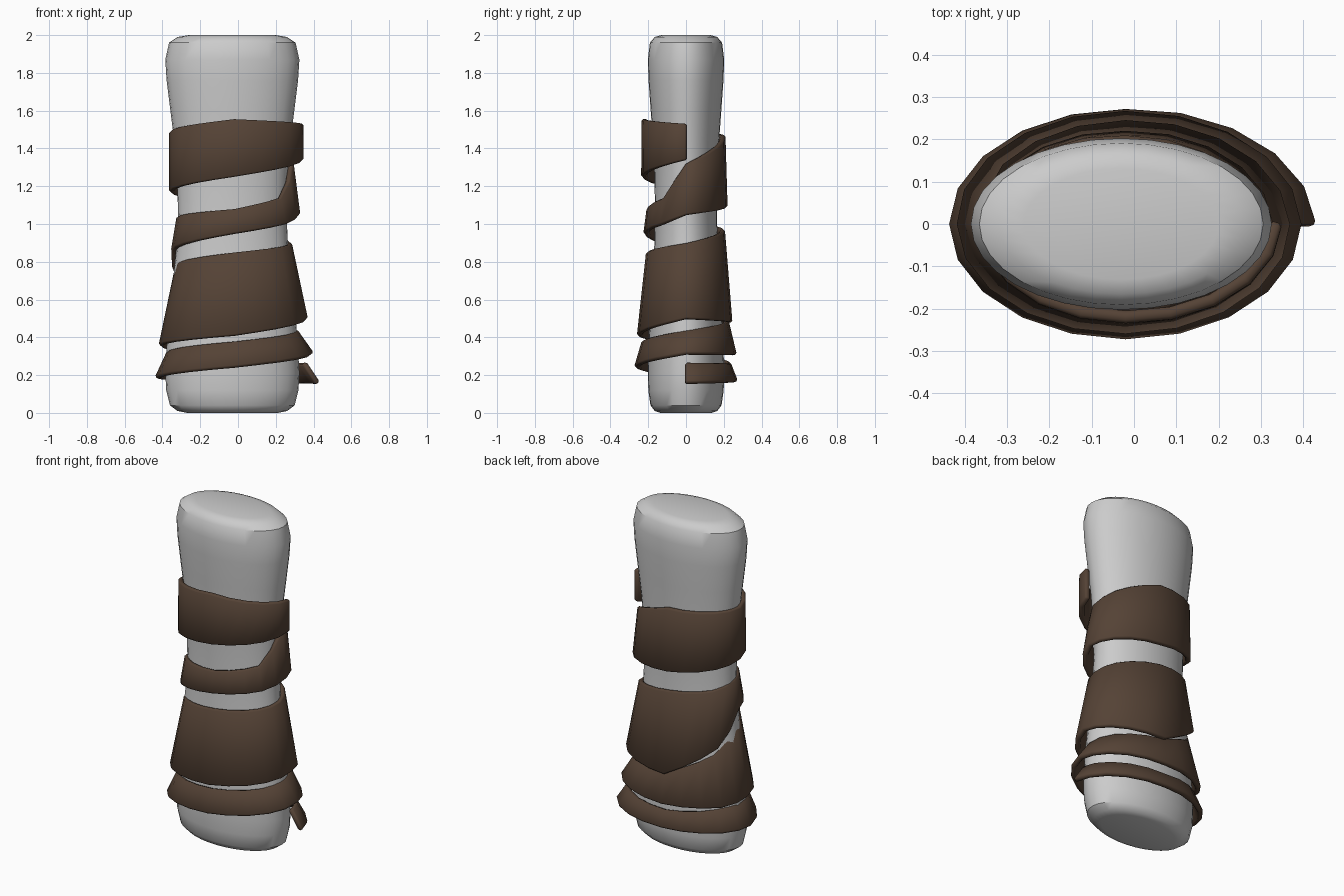
import bpy, bmesh
from math import cos, sin, pi, radians

if "Cube" in bpy.data.objects:
    bpy.data.objects.remove(bpy.data.objects["Cube"])


def make_object(name, bm):
    mesh = bpy.data.meshes.new(name)
    bm.to_mesh(mesh)
    bm.free()
    obj = bpy.data.objects.new(name, mesh)
    bpy.context.collection.objects.link(obj)
    bpy.ops.object.select_all(action='DESELECT')
    bpy.context.view_layer.objects.active = obj
    obj.select_set(True)
    bpy.ops.object.shade_smooth_by_angle(angle=radians(35))
    return obj


# Limb core: waisted elliptical column, (half width, z)
profile = [(.24, 0), (.29, .01), (.33, .04), (.35, .12), (.355, .21), (.345, .4),
           (.32, .65), (.295, .88), (.287, 1.05), (.293, 1.25), (.305, 1.42),
           (.328, 1.6), (.348, 1.76), (.355, 1.87), (.335, 1.96), (.29, 1.99), (.23, 2)]
N = 32
bm = bmesh.new()
rings = [[bm.verts.new((-.03 + r * cos(2 * pi * i / N), .57 * r * sin(2 * pi * i / N), z))
          for i in range(N)] for r, z in profile]
for a, b in zip(rings, rings[1:]):
    for i in range(N):
        j = (i + 1) % N
        bm.faces.new((a[i], a[j], b[j], b[i]))
bm.faces.new(rings[0][::-1])
bm.faces.new(rings[-1])
make_object("limb_core", bm)

# Wrap keys: turn, lower z, upper z, lower radius, upper radius
keys = [(0, .165, .27, .455, .385), (.25, .17, .265, .42, .355), (.5, .19, .33, .42, .355),
        (.75, .245, .38, .42, .35), (1, .32, .44, .42, .335), (1.25, .31, .49, .41, .335),
        (1.4, .33, .62, .405, .32), (1.5, .36, .79, .40, .31), (1.75, .41, .85, .395, .31),
        (2, .50, .90, .39, .305), (2.25, .48, .97, .37, .30), (2.4, .67, 1.0, .36, .30),
        (2.5, .86, 1.04, .335, .305), (2.75, .95, 1.08, .335, .305), (2.9, 1.0, 1.14, .34, .305),
        (3, 1.05, 1.32, .35, .315), (3.25, 1.09, 1.47, .325, .305), (3.5, 1.17, 1.49, .345, .345),
        (3.75, 1.25, 1.555, .355, .35), (4, 1.34, 1.53, .37, .37)]


def sample(t):
    for a, b in zip(keys, keys[1:]):
        if t <= b[0] + 1e-6:
            f = (t - a[0]) / (b[0] - a[0])
            return [p + (q - p) * f for p, q in zip(a[1:], b[1:])]


# Flared strip winding four turns up the limb
SEG = 20
bm = bmesh.new()
pairs = []
for i in range(4 * SEG + 1):
    t = i / SEG
    zl, zu, rl, ru = sample(t)
    c, s = cos(2 * pi * t), sin(2 * pi * t)
    pairs.append([bm.verts.new((-.02 + r * c, (.57 * r + .035) * s, z))
                  for r, z in ((rl, zl), (ru, zu))])
for (a, b), (c, d) in zip(pairs, pairs[1:]):
    bm.faces.new((a, c, d, b))
wrap = make_object("leather_wrap", bm)
solid = wrap.modifiers.new("thickness", 'SOLIDIFY')
solid.thickness = .03
solid.offset = -1
bevel = wrap.modifiers.new("soft_edge", 'BEVEL')
bevel.width = .008
bevel.segments = 1
bevel.limit_method = 'ANGLE'
bevel.angle_limit = radians(60)

leather = bpy.data.materials.new("brown_leather")
leather.diffuse_color = (.09, .055, .036, 1)
leather.use_nodes = True
leather.node_tree.nodes["Principled BSDF"].inputs["Base Color"].default_value = leather.diffuse_color
wrap.data.materials.append(leather)
